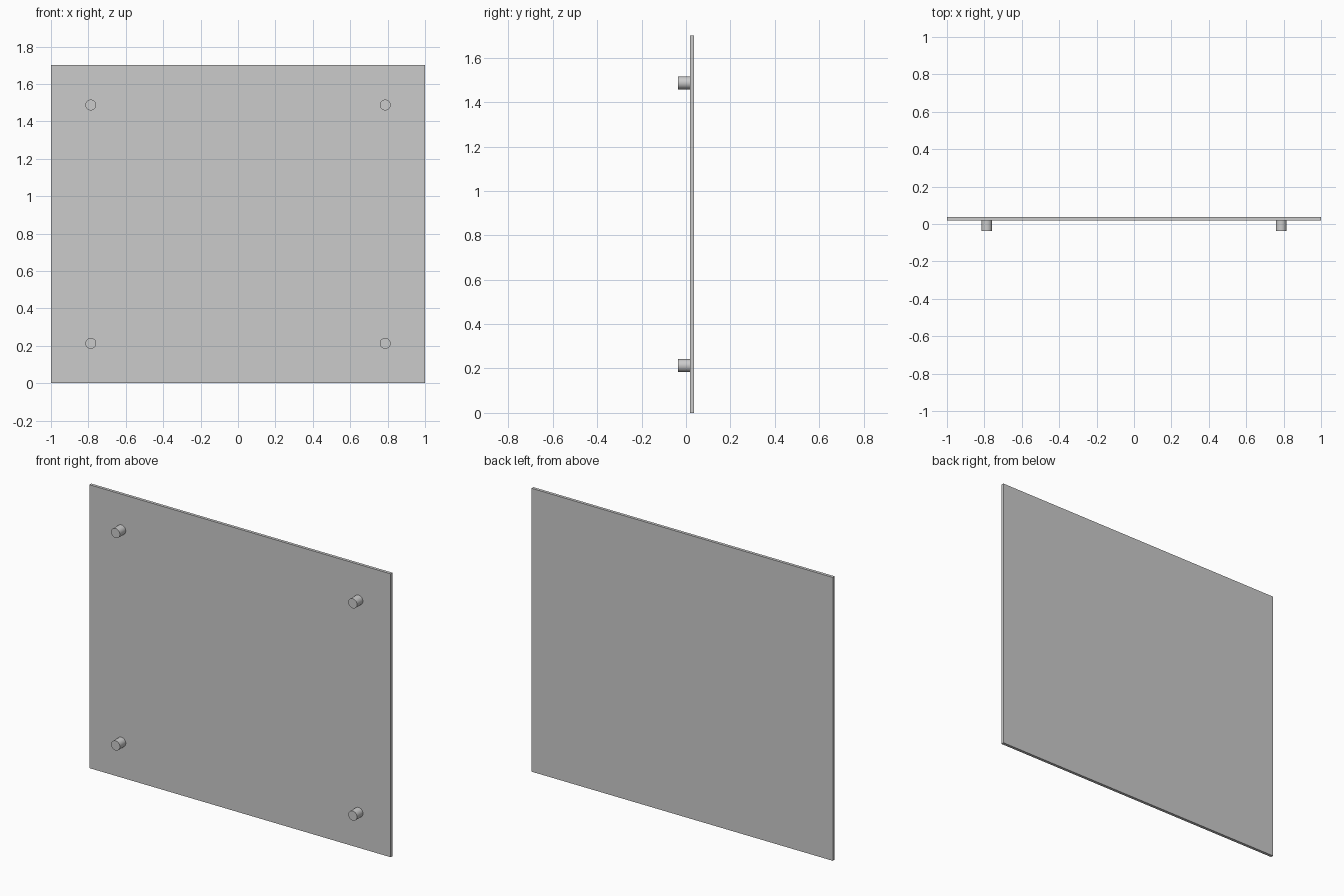
import bpy
from math import radians

if "Cube" in bpy.data.objects:
    bpy.data.objects.remove(bpy.data.objects["Cube"])

W, H = 2.0, 1.70            # panel size
FRONT, BACK = -0.037, 0.037 # overall depth
THICK = 0.018
INSET = 0.213               # standoff distance from the panel edges
RADIUS = 0.029

# Flat panel
bpy.ops.mesh.primitive_cube_add(size=1, location=(0, BACK - THICK / 2, H / 2))
panel = bpy.context.object
panel.name = "panel"
panel.scale = (W, THICK, H)
bpy.ops.object.transform_apply(location=False, rotation=False, scale=True)


# Round standoff on the front face
def add_standoff(name, x, z):
    back = BACK - THICK
    bpy.ops.mesh.primitive_cylinder_add(
        vertices=32, radius=RADIUS, depth=back - FRONT,
        location=(x, (FRONT + back) / 2, z), rotation=(radians(90), 0, 0))
    bpy.context.object.name = name
    bpy.ops.object.shade_smooth_by_angle(angle=radians(30))


# One standoff near each corner
for side, sx in (("left", -1), ("right", 1)):
    for level, z in (("lower", INSET), ("upper", H - INSET)):
        add_standoff(f"standoff_{level}_{side}", sx * (W / 2 - INSET), z)
